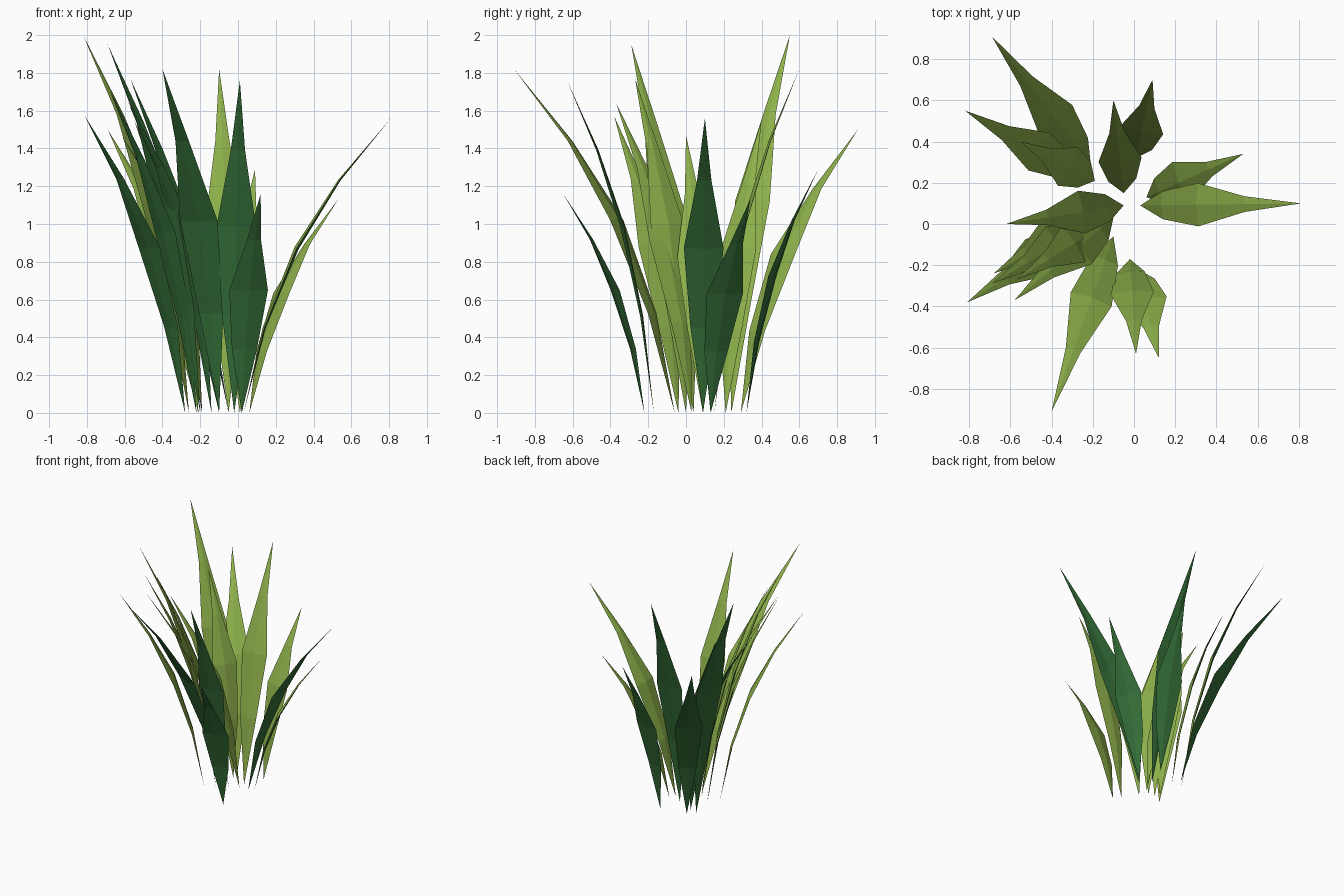
import bpy, bmesh
from mathutils import Vector

cube = bpy.data.objects.get("Cube")
if cube:
    bpy.data.objects.remove(cube)


def make_material(name, rgb):
    mat = bpy.data.materials.new(name)
    mat.use_nodes = True
    mat.diffuse_color = (*rgb, 1)
    mat.node_tree.nodes["Principled BSDF"].inputs["Base Color"].default_value = (*rgb, 1)
    return mat


light_green = make_material("light leaf green", (0.27, 0.44, 0.07))
dark_green = make_material("dark leaf green", (0.035, 0.16, 0.04))

# Shared blade profile: outward share, height share, half width, half thickness
ROWS = [(0.14, 0.29, 0.068, 0.008),
        (0.36, 0.56, 0.105, 0.012),
        (0.65, 0.79, 0.038, 0.006)]


def make_blade(name, base, tip):
    """Thin arching leaf with a midrib; light inner side, dark outer side."""
    base, tip = Vector((*base, 0)), Vector(tip)
    span = Vector((tip.x - base.x, tip.y - base.y, 0))
    side = Vector((-span.y, span.x, 0)).normalized()
    up = Vector((0, 0, tip.z))
    path = [base] + [base + span * h + up * v for h, v, _, _ in ROWS] + [tip]

    bm = bmesh.new()
    start, end = bm.verts.new(base), bm.verts.new(tip)
    rings = []
    for i, (_, _, width, thick) in enumerate(ROWS, 1):
        inner = side.cross(path[i + 1] - path[i - 1]).normalized()
        if inner.z < 0:
            inner.negate()
        offsets = (side * width, inner * thick, -side * width, -inner * thick)
        rings.append([bm.verts.new(path[i] + o) for o in offsets])

    # Sectors 0 and 1 touch the inner midrib, 2 and 3 the outer one
    for k in range(4):
        n = (k + 1) % 4
        faces = [bm.faces.new((start, rings[0][n], rings[0][k])),
                 bm.faces.new((end, rings[-1][k], rings[-1][n]))]
        for a, b in zip(rings, rings[1:]):
            faces.append(bm.faces.new((a[k], a[n], b[n], b[k])))
        for f in faces:
            f.material_index = 0 if k < 2 else 1
    bmesh.ops.recalc_face_normals(bm, faces=bm.faces)

    mesh = bpy.data.meshes.new(name)
    bm.to_mesh(mesh)
    bm.free()
    mesh.materials.append(light_green)
    mesh.materials.append(dark_green)
    bpy.context.collection.objects.link(bpy.data.objects.new(name, mesh))


# Root (x, y) and tip (x, y, z) of every blade, by side of the clump
BLADES = {
    "left_blade": [((0.03, 0.09), (0.81, 0.10, 1.56)),
                   ((0.06, 0.13), (0.53, 0.34, 1.13))],
    "back_blade": [((-0.05, 0.15), (-0.10, 0.60, 1.82)),
                   ((0.01, 0.32), (0.09, 0.70, 1.29))],
    "back_right_blade": [((-0.21, 0.29), (-0.69, 0.91, 1.50)),
                         ((-0.26, 0.24), (-0.82, 0.55, 2.00)),
                         ((-0.19, 0.21), (-0.55, 0.40, 1.55))],
    "right_blade": [((-0.20, 0.00), (-0.69, -0.29, 1.95)),
                    ((-0.28, -0.04), (-0.81, -0.38, 1.57)),
                    ((-0.10, 0.03), (-0.58, -0.37, 1.64)),
                    ((-0.22, 0.04), (-0.68, -0.24, 1.71)),
                    ((-0.14, 0.00), (-0.57, -0.27, 1.77)),
                    ((-0.05, 0.09), (-0.62, 0.00, 1.47))],
    "front_blade": [((-0.10, -0.06), (-0.40, -0.91, 1.82)),
                    ((-0.02, -0.17), (0.01, -0.63, 1.76)),
                    ((0.02, -0.22), (0.12, -0.65, 1.16))],
}

for group, blades in BLADES.items():
    for number, (root, point) in enumerate(blades, 1):
        make_blade(f"{group}_{number}", root, point)
